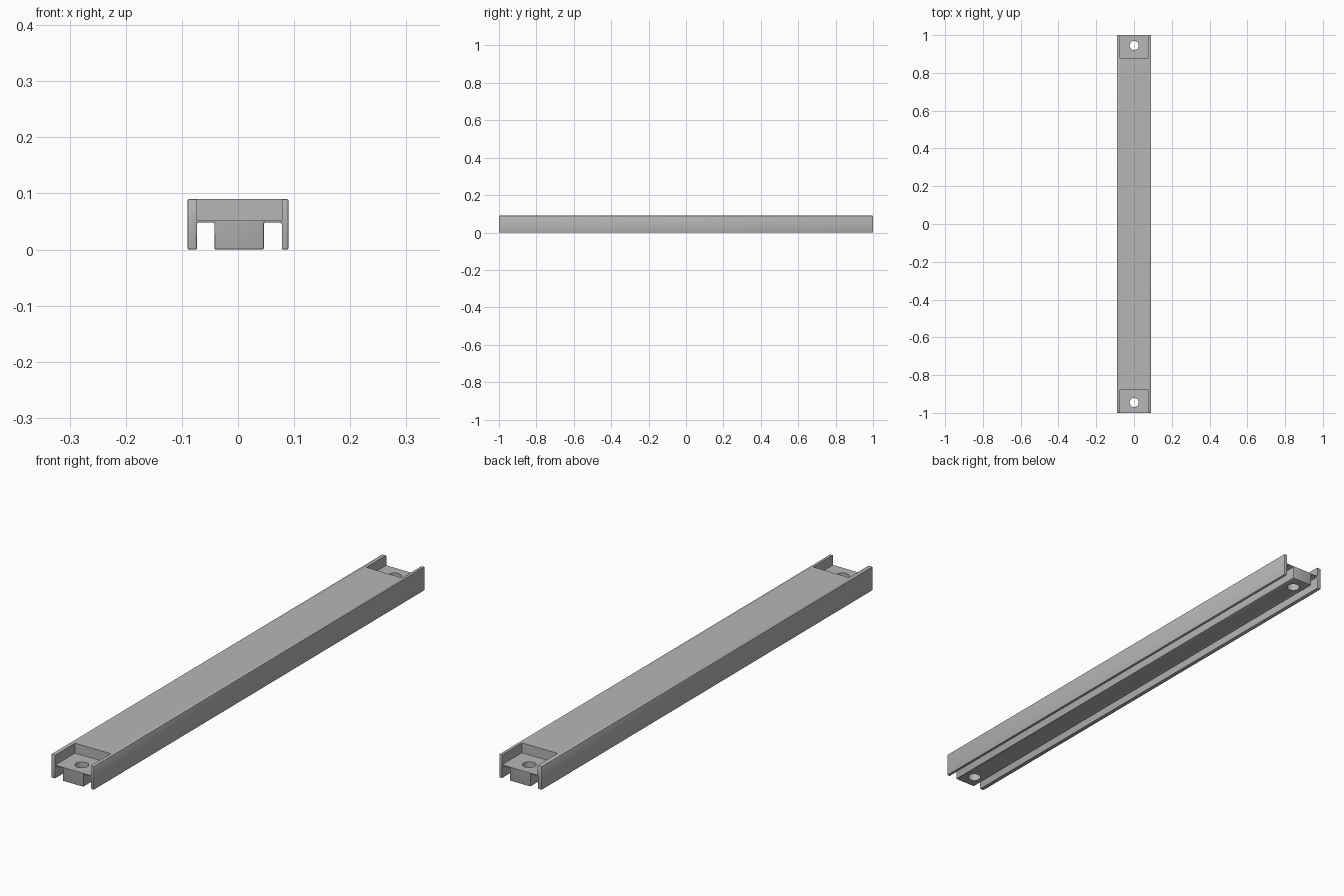
import bpy

cube = bpy.data.objects.get("Cube")
if cube:
    bpy.data.objects.remove(cube, do_unlink=True)

# Main dimensions
HALF_LEN, HALF_W, TOP = 1.0, 0.09, 0.09
SLOT_L, SLOT_R = -0.073, 0.078      # inner faces of the side rails
RIB_L, RIB_R = -0.042, 0.046        # middle rib
CEILING, FLOOR = 0.048, 0.052       # slot ceiling and pocket floor
POCKET_Y, HOLE_Y, HOLE_R = 0.88, 0.945, 0.024
HOLE_X = 0.001

grey = bpy.data.materials.new("plain grey")
grey.use_nodes = True
grey.diffuse_color = (0.47, 0.47, 0.47, 1)
grey.node_tree.nodes["Principled BSDF"].inputs["Base Color"].default_value = grey.diffuse_color


def extrude_profile(name, profile, y0, y1):
    """Closed prism from an x-z outline, extruded along y."""
    n = len(profile)
    verts = [(x, y, z) for y in (y0, y1) for x, z in profile]
    faces = [tuple(range(n)), tuple(reversed(range(n, 2 * n)))]
    faces += [((i + 1) % n, i, i + n, (i + 1) % n + n) for i in range(n)]
    mesh = bpy.data.meshes.new(name)
    mesh.from_pydata(verts, [], faces)
    mesh.materials.append(grey)
    obj = bpy.data.objects.new(name, mesh)
    bpy.context.collection.objects.link(obj)
    return obj


def activate(obj):
    bpy.ops.object.select_all(action='DESELECT')
    obj.select_set(True)
    bpy.context.view_layer.objects.active = obj


def cut(target, cutter):
    cutter.hide_render = True
    mod = target.modifiers.new("cut", 'BOOLEAN')
    mod.operation, mod.solver, mod.object = 'DIFFERENCE', 'EXACT', cutter
    activate(target)
    bpy.ops.object.modifier_apply(modifier=mod.name)
    bpy.data.objects.remove(cutter, do_unlink=True)


# Channel bar with two side rails and a middle rib
outline = [(-HALF_W, 0), (SLOT_L, 0), (SLOT_L, CEILING), (RIB_L, CEILING),
           (RIB_L, 0), (RIB_R, 0), (RIB_R, CEILING), (SLOT_R, CEILING),
           (SLOT_R, 0), (HALF_W, 0), (HALF_W, TOP), (-HALF_W, TOP)]
bar = extrude_profile("channel_bar", outline, -HALF_LEN, HALF_LEN)

# Softened edges
bevel = bar.modifiers.new("soft edges", 'BEVEL')
bevel.width, bevel.segments, bevel.limit_method = 0.0025, 2, 'ANGLE'
activate(bar)
bpy.ops.object.modifier_apply(modifier=bevel.name)

# Open pocket and screw hole at each end
for side in (-1, 1):
    pocket = [(SLOT_L, FLOOR), (SLOT_R, FLOOR), (SLOT_R, 0.2), (SLOT_L, 0.2)]
    y0, y1 = sorted((side * POCKET_Y, side * 1.1))
    cut(bar, extrude_profile("pocket_cutter", pocket, y0, y1))
    bpy.ops.mesh.primitive_cylinder_add(vertices=32, radius=HOLE_R, depth=0.4,
                                        location=(HOLE_X, side * HOLE_Y, 0))
    drill = bpy.context.object
    drill.name = "hole_cutter"
    drill.data.materials.append(grey)
    cut(bar, drill)

activate(bar)
bpy.ops.object.shade_smooth_by_angle(angle=0.6)
